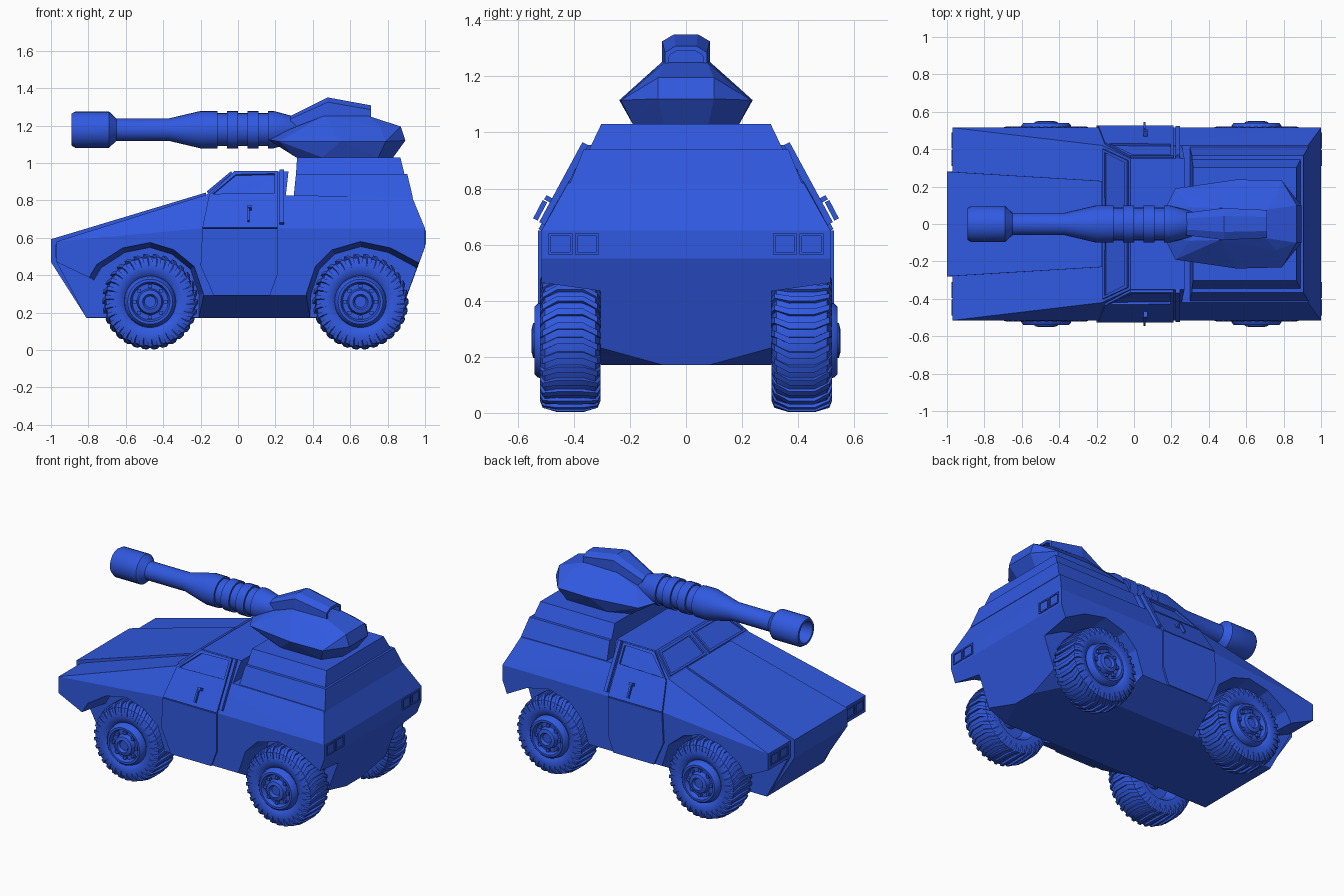
import bpy, bmesh, math
from mathutils import Vector

if "Cube" in bpy.data.objects:
    bpy.data.objects.remove(bpy.data.objects["Cube"])

blue = bpy.data.materials.new("blue_paint")
blue.diffuse_color = (0.03, 0.1, 0.75, 1)
blue.use_nodes = True
blue.node_tree.nodes["Principled BSDF"].inputs["Base Color"].default_value = blue.diffuse_color


def finish(bm, name, smooth=False, mirror=False):
    bmesh.ops.recalc_face_normals(bm, faces=bm.faces[:])
    me = bpy.data.meshes.new(name)
    bm.to_mesh(me)
    bm.free()
    me.materials.append(blue)
    ob = bpy.data.objects.new(name, me)
    bpy.context.collection.objects.link(ob)
    if mirror:
        m = ob.modifiers.new("mirror", 'MIRROR')
        m.use_axis = (False, True, False)
    if smooth:
        bpy.ops.object.select_all(action='DESELECT')
        ob.select_set(True)
        bpy.context.view_layer.objects.active = ob
        bpy.ops.object.shade_smooth_by_angle(angle=math.radians(35))
    return ob


def solid(name, pts, both=True, mirror=False):
    """Faceted convex solid through the points (and their y-mirrored twins)."""
    bm = bmesh.new()
    for x, y, z in pts:
        bm.verts.new((x, y, z))
        if both and y:
            bm.verts.new((x, -y, z))
    r = bmesh.ops.convex_hull(bm, input=bm.verts[:])
    bmesh.ops.delete(bm, geom=[v for v in bm.verts if not v.link_faces], context='VERTS')
    bmesh.ops.dissolve_limit(bm, angle_limit=0.02, verts=bm.verts[:], edges=bm.edges[:])
    return finish(bm, name, mirror=mirror)


def panel(name, pts, t=0.012, inset=0, depth=0.01, mirror=True):
    """Raised plate lying on the hull, with an optional recessed middle."""
    pts = [Vector(p) for p in pts]
    n = (pts[1] - pts[0]).cross(pts[2] - pts[0]).normalized()
    mid = sum(pts, Vector()) / len(pts)
    if n.dot(mid - Vector((0.2, 0, 0.45))) < 0:
        n = -n
        pts.reverse()
    bm = bmesh.new()
    low = [bm.verts.new(p - n * 0.01) for p in pts]
    top = [bm.verts.new(p + n * t) for p in pts]
    k = len(pts)
    for i in range(k):
        j = (i + 1) % k
        bm.faces.new((low[i], low[j], top[j], top[i]))
    bm.faces.new(low[::-1])
    face = bm.faces.new(top)
    face.normal_update()
    if inset:
        bmesh.ops.recalc_face_normals(bm, faces=bm.faces[:])
        bmesh.ops.inset_individual(bm, faces=[face], thickness=inset)
        r = bmesh.ops.extrude_discrete_faces(bm, faces=[face])
        bmesh.ops.translate(bm, verts=r['faces'][0].verts[:], vec=-n * depth)
    return finish(bm, name, mirror=mirror)


def lathe(bm, profile, n):
    """Revolve (x, radius) pairs around the x axis."""
    rings = []
    for x, r in profile:
        if r == 0:
            rings.append([bm.verts.new((x, 0, 0))] * n)
        else:
            rings.append([bm.verts.new((x, r * math.cos(2 * math.pi * i / n),
                                        r * math.sin(2 * math.pi * i / n))) for i in range(n)])
    for a, b in zip(rings, rings[1:]):
        for i in range(n):
            j = (i + 1) % n
            bm.faces.new(list(dict.fromkeys((a[i], a[j], b[j], b[i]))))


def side(x, z):
    """Point on the body flank: upright below the belt line, leaning in above."""
    return (x, 0.515 - max(0, z - 0.65) * 0.541, z)


# Main hull
hull = solid("hull", [(-.97, .515, .47), (-.97, .515, .58), (-.2, .515, .65), (-.17, .42, .83),
                      (.93, .42, .82), (1, .515, .65), (1, .515, .55), (.9, .515, .29),
                      (.9, .3, .29), (.86, .08, .17), (.75, .3, .17), (-.81, .3, .17), (-.87, .515, .29)])


# Wheel arch cutters
def arch_cutter(name, outline, cx, k):
    pts = [(x, .56, z) for x, z in outline]
    pts += [(cx + (x - cx) * k, .305, .26 + (z - .26) * k) for x, z in outline]
    ob = solid(name, pts, both=False, mirror=True)
    ob.hide_render = True
    ob.hide_viewport = False
    ob.display_type = 'WIRE'
    b = hull.modifiers.new(name, 'BOOLEAN')
    b.operation = 'DIFFERENCE'
    b.solver = 'EXACT'
    b.object = ob


arch_cutter("front_arch_cutter", [(-.18, .05), (-.18, .3), (-.23, .45), (-.34, .54), (-.47, .58),
                                  (-.62, .55), (-.76, .46), (-.82, .36), (-.82, .05)], -.47, .9)
arch_cutter("rear_arch_cutter", [(.35, .05), (.36, .3), (.41, .45), (.5, .54), (.655, .585),
                                 (.82, .55), (.97, .47), (1.02, .43), (1.02, .05)], .655, .9)
arch_cutter("nose_cutter", [(-1.05, .508), (-.78, .38), (-.6, .2), (-.6, .05), (-1.05, .05)], -.7, 1)

# Hood centre section, cab and stepped rear deck
solid("hood_center", [(-1, .28, .47), (-1, .28, .592), (-.17, .23, .842), (-.17, .23, .5), (-.81, .28, .172)])
solid("cab", [(-.18, .42, .82), (-.17, .42, .83), (-.02, .35, .955), (.27, .35, .955), (.255, .42, .82)])
for name, a, b in (("deck_lower", (.297, .935, .415, .815), (.31, .905, .365, .94)),
                   ("deck_upper", (.31, .89, .345, .94), (.316, .868, .302, 1.03))):
    solid(name, [(x, y, z) for x0, x1, y, z in (a, b) for x in (x0, x1)])

# Doors, side windows, pillars and handles
panel("door_lower", [side(*p) for p in [(-.13, .29), (-.2, .45), (-.19, .65), (.21, .65), (.21, .4), (.17, .29)]])
panel("door_upper", [side(*p) for p in [(-.19, .65), (-.155, .82), (.21, .82), (.21, .65)]])
panel("side_window", [side(*p) for p in [(-.155, .82), (-.02, .95), (.21, .95), (.21, .82)]], .014, .022, .014)
panel("pillar", [side(*p) for p in [(.222, .67), (.222, .955), (.245, .955), (.245, .67)]], .022)
handle = panel("door_handle", [(.05, .538, .69), (.05, .504, .755), (.062, .504, .755), (.062, .538, .69)], .008)
panel("handle_mount", [side(*p) for p in [(.05, .74), (.05, .755), (.072, .755), (.072, .74)]], .045)

# Windshield panes
panel("windshield", [(-.16, .015, .838), (-.16, .4, .838), (-.03, .34, .946), (-.03, .015, .946)], .012, .022, .014)

# Headlights and tail lights
for name, x, z0, z1 in (("headlight", -.97, .495, .565), ("tail_light", 1, .565, .64)):
    for i, (y0, y1) in enumerate(((.31, .395), (.405, .49))):
        panel(f"{name}_{i + 1}", [(x, y0, z0), (x, y1, z0), (x, y1, z1), (x, y0, z1)], .006, .012, .012)

# Turret
solid("turret", [(.31, .13, 1.03), (.45, .19, 1.03), (.75, .19, 1.03), (.83, .08, 1.03),
                 (.16, .07, 1.125), (.22, .19, 1.115), (.55, .238, 1.115), (.79, .232, 1.115),
                 (.895, .1, 1.12), (.87, .1, 1.195), (.76, .14, 1.195), (.3, .09, 1.19),
                 (.46, .085, 1.252), (.7, .075, 1.25)])

# Turret sight hood with open back
sections = [(.28, .06, 1.18, 1.235, 1.25), (.48, .085, 1.22, 1.325, 1.35), (.71, .075, 1.22, 1.285, 1.308)]
bm = bmesh.new()
rings = [[bm.verts.new(p) for p in ((x, -w, z0), (x, -w, z1), (x, -w / 2, z2),
                                    (x, w / 2, z2), (x, w, z1), (x, w, z0))] for x, w, z0, z1, z2 in sections]
for a, b in zip(rings, rings[1:]):
    for i in range(6):
        bm.faces.new((a[i], a[(i + 1) % 6], b[(i + 1) % 6], b[i]))
bm.faces.new(rings[0])
back = bm.faces.new(rings[-1])
bmesh.ops.recalc_face_normals(bm, faces=bm.faces[:])
bmesh.ops.inset_individual(bm, faces=[back], thickness=.018)
r = bmesh.ops.extrude_discrete_faces(bm, faces=[back])
bmesh.ops.translate(bm, verts=r['faces'][0].verts[:], vec=(-.08, 0, 0))
finish(bm, "sight_hood")

# Gun barrel
bm = bmesh.new()
prof = [(-.75, 0), (-.75, .06), (-.89, .07), (-.89, .085), (-.87, .097), (-.69, .097), (-.65, .06),
        (-.37, .06), (-.2, .1), (-.11, .1)]
for x in (-.11, 0, .11):
    prof += [(x, .088), (x + .05, .088), (x + .05, .1), (x + .11, .1)]
prof[-1] = (.19, .1)
lathe(bm, prof + [(.32, .065), (.4, 0)], 24)
gun = finish(bm, "gun_barrel", smooth=True)
gun.location.z = 1.178

# Wheel mesh: tyre, rim, tread lugs and bolts, axle along x
bm = bmesh.new()
lathe(bm, [(-.03, 0), (-.03, .11), (-.07, .13), (-.10, .15), (-.106, .2), (-.09, .235), (-.04, .244),
           (.04, .244), (.09, .235), (.106, .2), (.10, .155), (.085, .138), (.115, .132), (.128, .12),
           (.128, .106), (.10, .096), (.10, .07), (.132, .062), (.138, .04), (.122, .03), (.122, 0)], 40)
lathe(bm, [(-.15, 0), (-.15, .045), (-.03, .05)], 16)
for k in range(30):
    prev = None
    for x, r1, skew in ((-.108, .215, -.12), (-.098, .24, -.1), (-.045, .256, 0),
                        (.045, .256, 0), (.098, .24, -.1), (.108, .215, -.12)):
        ring = []
        for rr, d in ((r1 - .03, -.055), (r1, -.045), (r1, .045), (r1 - .03, .055)):
            a = 2 * math.pi * k / 30 + skew + d
            ring.append(bm.verts.new((x, rr * math.cos(a), rr * math.sin(a))))
        if prev:
            for i in range(4):
                bm.faces.new((prev[i], prev[(i + 1) % 4], ring[(i + 1) % 4], ring[i]))
        else:
            bm.faces.new(ring)
        prev = ring
    bm.faces.new(prev)
for k in range(8):
    a = math.pi * k / 4
    c = bmesh.ops.create_cube(bm, size=.02)
    bmesh.ops.translate(bm, verts=c['verts'], vec=(.108, .083 * math.cos(a), .083 * math.sin(a)))
wheel = finish(bm, "wheel_front_left", smooth=True)

# Four wheels share the mesh
for name, x, s in (("front_left", -.47, -1), ("front_right", -.47, 1),
                   ("rear_left", .655, -1), ("rear_right", .655, 1)):
    ob = wheel if name == "front_left" else wheel.copy()
    if ob is not wheel:
        bpy.context.collection.objects.link(ob)
    ob.name = "wheel_" + name
    ob.location = (x, s * .413, .258)
    ob.rotation_euler = (0, 0, s * math.pi / 2)
